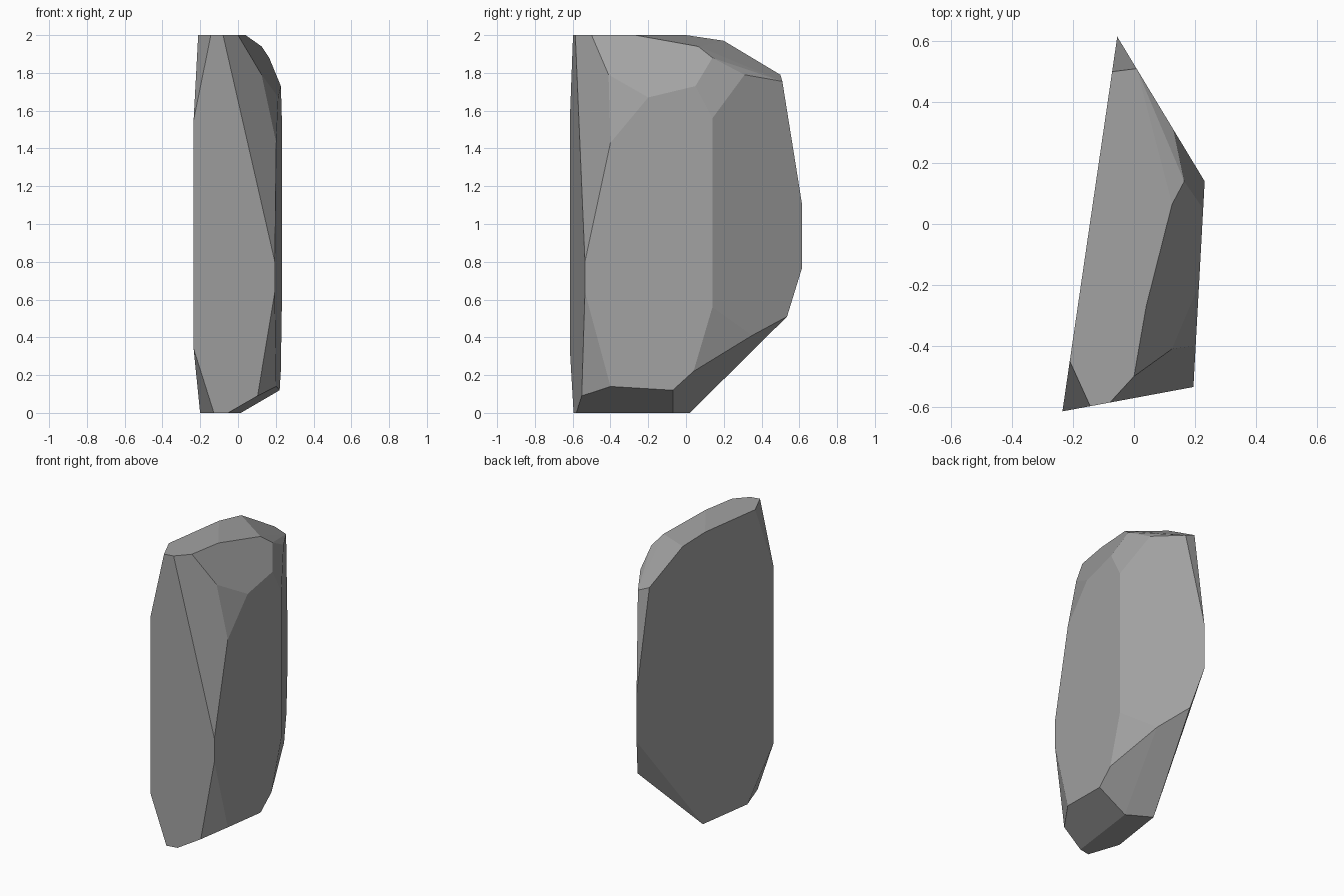
import bpy
import bmesh
import math

default_cube = bpy.data.objects.get("Cube")
if default_cube:
    bpy.data.objects.remove(default_cube, do_unlink=True)


def side_plane(start, end):
    """Upright wall through two plan points: gives a point on it from y and z."""
    (start_x, start_y), (end_x, end_y) = start, end
    slope = (end_x - start_x) / (end_y - start_y)
    return lambda y, z: (start_x + slope * (y - start_y), y, z)


# Plan corners of the stone and its four upright walls
front_left, front_right = (-.235, -.615), (.195, -.535)
side_corner, back_tip = (.232, .14), (-.055, .615)
flat_wall = side_plane(front_left, back_tip)
front_wall = side_plane(front_left, front_right)
broad_wall = side_plane(front_right, side_corner)
back_wall = side_plane(side_corner, back_tip)

corners = []

# Upright edges where the walls meet
for (x, y), low, high in ((front_left, .34, 1.55), (front_right, .64, .8),
                          (side_corner, .56, 1.56), (back_tip, .77, 1.1)):
    corners += [(x, y, low), (x, y, high)]

# Chipped corners lying on each wall
corners += [flat_wall(y, z) for y, z in
            ((-.45, 2), (0, 2), (.2, 1.97), (.5, 1.79), (-.38, 0), (.02, 0))]
corners += [front_wall(y, z) for y, z in
            ((-.598, 2), (-.586, 2), (-.552, .09), (-.581, 0), (-.595, 0))]
corners += [broad_wall(y, z) for y, z in
            ((-.4, 1.43), (-.2, 1.67), (.05, 1.73), (-.4, .14), (-.07, .12), (.04, .22))]
corners += [back_wall(y, z) for y, z in
            ((.31, 1.79), (.51, 1.755), (.35, .41), (.535, .51))]

# Chipped corners of the crown and the foot
corners += [(0, -.5, 2), (.04, -.27, 2), (.125, -.41, 1.79),
            (.125, .065, 1.94), (.165, .14, 1.88), (.015, -.07, 0)]

# Wrap the corners in a faceted stone and merge the coplanar triangles
stone_shape = bmesh.new()
for corner in corners:
    stone_shape.verts.new(corner)
hull = bmesh.ops.convex_hull(stone_shape, input=stone_shape.verts)
unused = {item for item in hull["geom_interior"] + hull["geom_unused"]
          if isinstance(item, bmesh.types.BMVert)}
bmesh.ops.delete(stone_shape, geom=list(unused), context="VERTS")
bmesh.ops.dissolve_limit(stone_shape, angle_limit=math.radians(3),
                         verts=stone_shape.verts, edges=stone_shape.edges)
bmesh.ops.recalc_face_normals(stone_shape, faces=stone_shape.faces)

stone_mesh = bpy.data.meshes.new("stone")
stone_shape.to_mesh(stone_mesh)
stone_shape.free()
stone_mesh.shade_flat()

# Plain grey stone
grey = (.36, .36, .36, 1)
stone_grey = bpy.data.materials.new("stone_grey")
stone_grey.use_nodes = True
stone_grey.diffuse_color = grey
stone_grey.node_tree.nodes["Principled BSDF"].inputs["Base Color"].default_value = grey
stone_mesh.materials.append(stone_grey)

stone = bpy.data.objects.new("stone", stone_mesh)
bpy.context.scene.collection.objects.link(stone)
